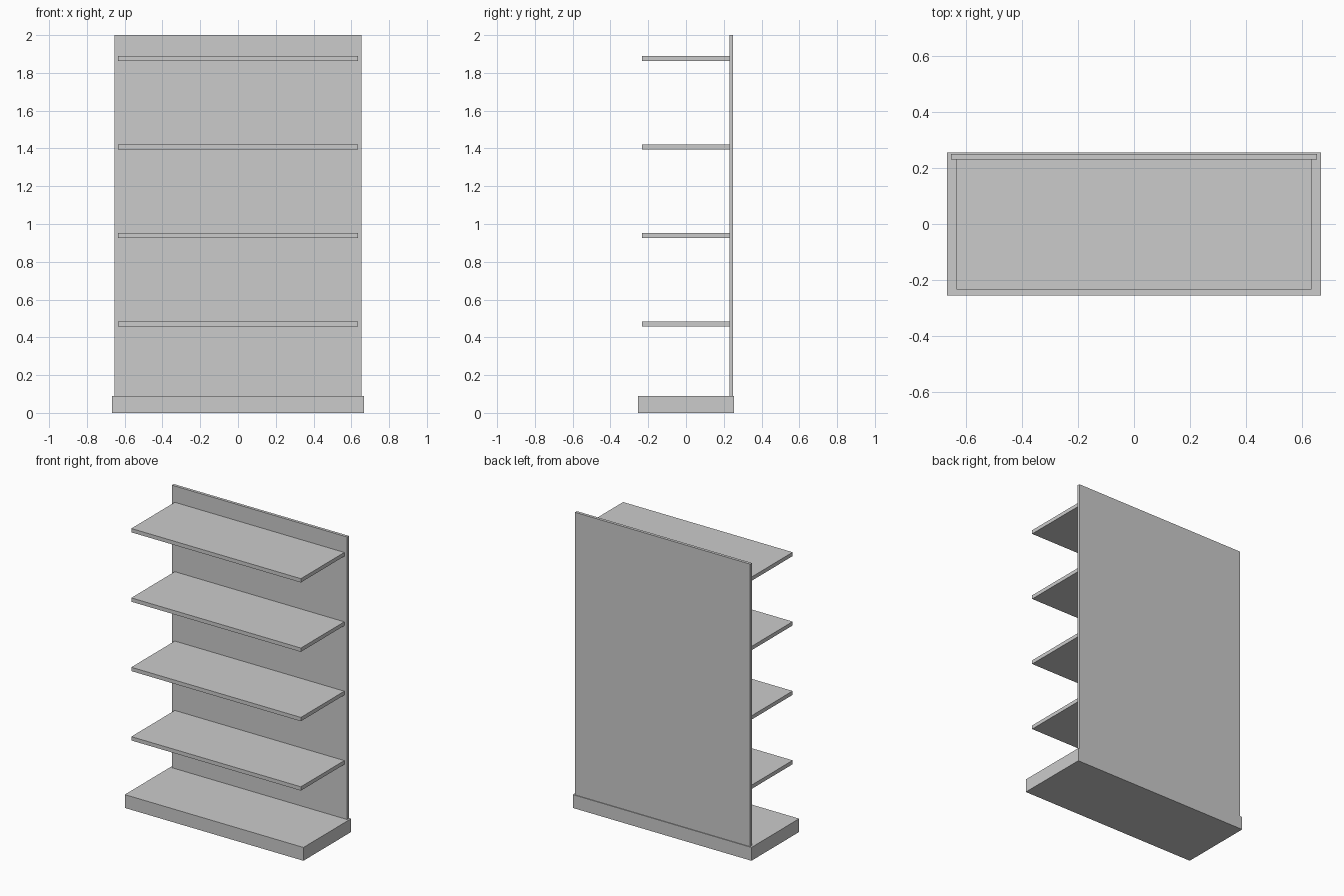
import bpy

if "Cube" in bpy.data.objects:
    bpy.data.objects.remove(bpy.data.objects["Cube"])


def box(name, x, y, z):
    """Box from (min, max) ranges along each axis."""
    ranges = (x, y, z)
    bpy.ops.mesh.primitive_cube_add(size=1, location=[(a + b) / 2 for a, b in ranges])
    ob = bpy.context.object
    ob.name = name
    ob.scale = [b - a for a, b in ranges]
    bpy.ops.object.transform_apply(location=False, rotation=False, scale=True)
    return ob


# Plinth base
box("base", (-0.668, 0.668), (-0.255, 0.255), (0, 0.09))

# Upright back panel standing on the base
box("back_panel", (-0.655, 0.655), (0.23, 0.25), (0.09, 2.0))

# Four evenly spaced shelves
SPACING, THICKNESS = 0.469, 0.026
for i in range(1, 5):
    z = i * SPACING
    box(f"shelf_{i}", (-0.634, 0.634), (-0.234, 0.23),
        (z + 0.001 - THICKNESS / 2, z + 0.001 + THICKNESS / 2))
